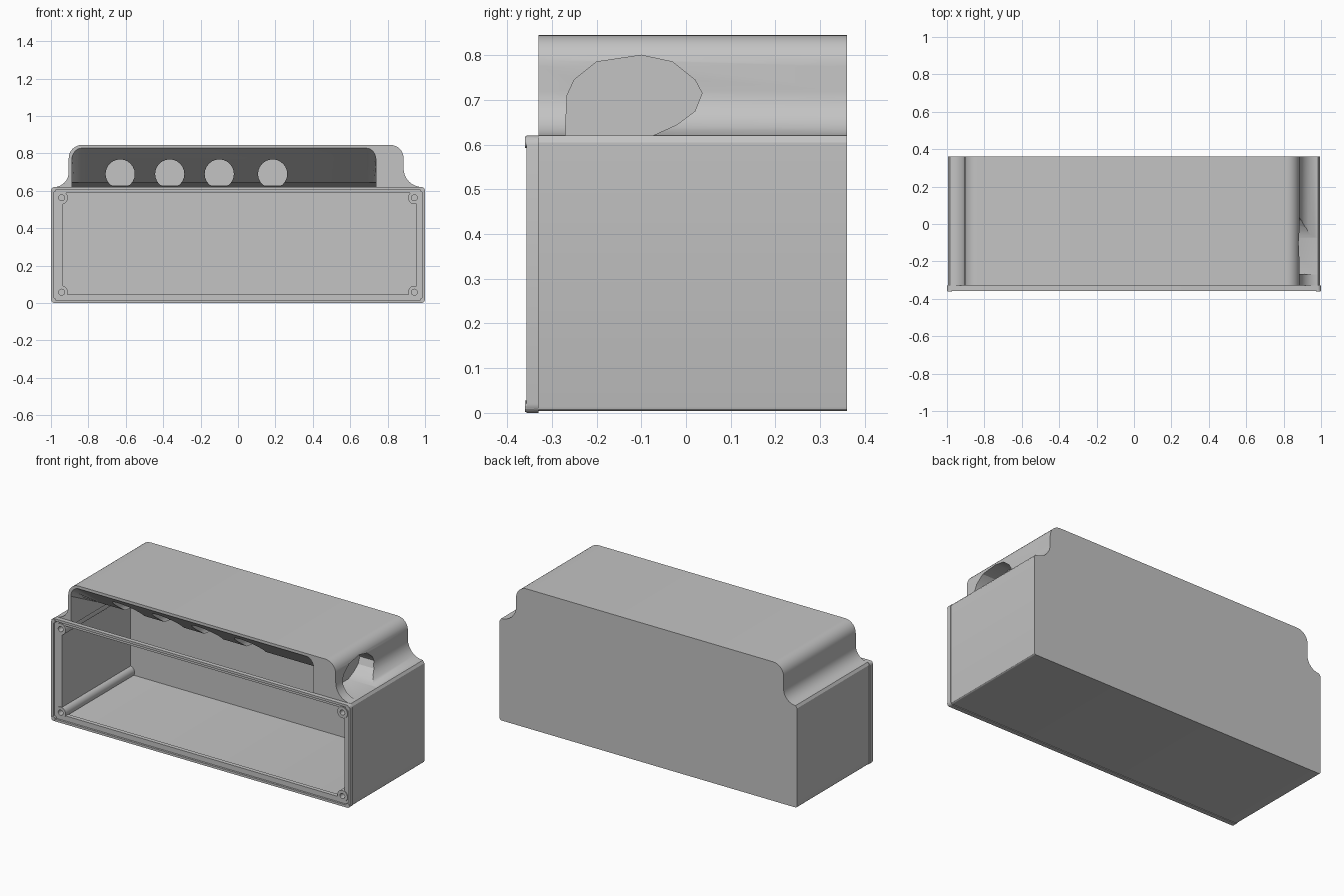
import bpy, bmesh, math
from mathutils import Vector

cube = bpy.data.objects.get("Cube")
if cube:
    bpy.data.objects.remove(cube, do_unlink=True)

grey = bpy.data.materials.new("plain grey")
grey.use_nodes = True
COLOR = (0.55, 0.55, 0.55, 1)
grey.diffuse_color = COLOR
for node in grey.node_tree.nodes:
    if node.type == 'BSDF_PRINCIPLED':
        node.inputs["Base Color"].default_value = COLOR


def arc(cx, cz, r, start, end, n=8):
    """Points on a circular arc, angles in degrees."""
    angles = [math.radians(start + (end - start) * i / n) for i in range(n + 1)]
    return [(cx + r * math.cos(a), cz + r * math.sin(a)) for a in angles]


def rounded_rect(x0, x1, z0, z1, r):
    return (arc(x1 - r, z0 + r, r, -90, 0, 4) + arc(x1 - r, z1 - r, r, 0, 90, 4)
            + arc(x0 + r, z1 - r, r, 90, 180, 4) + arc(x0 + r, z0 + r, r, 180, 270, 4))


def prism(name, points, start, end, axis='y', round_edge=None):
    """Extrude a profile along y (x, z points) or along x (y, z points)."""
    bm = bmesh.new()

    def place(p, d):
        return (p[0], d, p[1]) if axis == 'y' else (d, p[0], p[1])
    rings = [[bm.verts.new(place(p, d)) for p in points] for d in (start, end)]
    bm.faces.new(rings[0])
    bm.faces.new(rings[1])
    for i in range(len(points)):
        j = (i + 1) % len(points)
        bm.faces.new((rings[0][i], rings[0][j], rings[1][j], rings[1][i]))
    bmesh.ops.recalc_face_normals(bm, faces=bm.faces)
    if round_edge:
        edges = [e for e in bm.edges if round_edge(*[v.co for v in e.verts])]
        bmesh.ops.bevel(bm, geom=edges, offset=0.05, segments=5, profile=0.5,
                        affect='EDGES')
    mesh = bpy.data.meshes.new(name)
    bm.to_mesh(mesh)
    bm.free()
    mesh.materials.append(grey)
    obj = bpy.data.objects.new(name, mesh)
    bpy.context.collection.objects.link(obj)
    return obj


def activate(obj):
    bpy.ops.object.select_all(action='DESELECT')
    obj.select_set(True)
    bpy.context.view_layer.objects.active = obj


def cut(obj, cutters):
    """Subtract each cutter, then remove it."""
    activate(obj)
    for cutter in cutters:
        cutter.hide_render = True
        mod = obj.modifiers.new("cut", 'BOOLEAN')
        mod.operation = 'DIFFERENCE'
        mod.solver = 'EXACT'
        mod.object = cutter
        bpy.ops.object.modifier_apply(modifier=mod.name)
        bpy.data.objects.remove(cutter, do_unlink=True)


# Housing: wide lower box flowing into a narrower rounded upper section
profile = (arc(0.985, 0.014, 0.01, -90, 0, 3)
           + [(0.995, 0.605)]
           + arc(0.985, 0.72, 0.10, 270, 180)
           + arc(0.815, 0.775, 0.07, 0, 90)
           + arc(-0.835, 0.775, 0.07, 90, 180)
           + arc(-0.985, 0.70, 0.08, 0, -90)
           + [(-0.995, 0.605)]
           + arc(-0.985, 0.014, 0.01, 180, 270, 3))
housing = prism("housing", profile, -0.33, 0.36)

# Main cavity, and upper cavity with a sloping ceiling
main_cavity = prism("main_cavity", rounded_rect(-0.935, 0.955, 0.04, 0.59, 0.01), -0.5, 0.31)
slope = [(-0.45, 0.5), (-0.45, 0.828), (-0.33, 0.828), (-0.09, 0.645),
         (0.305, 0.61), (0.305, 0.5)]


def ceiling_side(a, b):
    return abs(a.x - b.x) < 0.01 and min(a.z, b.z) > 0.64 and max(a.y, b.y) < 0


upper_cavity = prism("upper_cavity", slope, -0.888, 0.738, 'x', ceiling_side)

# Round pockets bored into the sloping ceiling
pockets = [prism("pocket", arc(x, 0.69, 0.078, 0, 345, 23), -0.28, 0.13)
           for x in (-0.63, -0.365, -0.10, 0.185)]

# Side opening in the upper section
opening = [(-0.27, 0.62), (-0.266, 0.71), (-0.25, 0.745), (-0.2, 0.785), (-0.1, 0.80),
           (-0.03, 0.785), (0.02, 0.745), (0.036, 0.715), (0.02, 0.675),
           (-0.02, 0.645), (-0.075, 0.62)]
side_opening = prism("side_opening", opening, 0.79, 1.2, 'x')
cut(housing, [main_cavity, upper_cavity, *pockets, side_opening])

# Front frame around the lower opening
frame = prism("front_frame", rounded_rect(-0.993, 0.993, 0.006, 0.614, 0.02), -0.345, -0.32)
cut(frame, [prism("frame_hole", rounded_rect(-0.935, 0.955, 0.045, 0.588, 0.01), -0.5, 0)])

# Thin raised lip on the outer edge of the frame
lip = prism("front_lip", rounded_rect(-1, 1, 0, 0.62, 0.02), -0.357, -0.33)
cut(lip, [prism("lip_hole", rounded_rect(-0.985, 0.985, 0.014, 0.606, 0.012), -0.5, 0)])

# Screw bosses running along the four corners, each with a bored hole
bosses = []
for side, x in (("right", -0.943), ("left", 0.943)):
    for level, z in (("lower", 0.058), ("upper", 0.563)):
        boss = prism(f"{side}_{level}_screw_boss", arc(x, z, 0.034, 0, 345, 23), -0.349, 0.33)
        bore = prism("screw_bore", arc(x, z, 0.016, 0, 337.5, 15), -0.5, -0.25)
        cut(boss, [bore])
        # Matching hole through the frame behind it
        cut(frame, [prism("frame_bore", arc(x, z, 0.017, 0, 337.5, 15), -0.5, 0)])
        cut(housing, [prism("wall_bore", arc(x, z, 0.017, 0, 337.5, 15), -0.5, -0.25)])
        bosses.append(boss)

# Small pointed feet where the lip flares at the corners
for name, x in (("right", -0.985), ("left", 0.985)):
    for level, z in (("lower", 0.015), ("upper", 0.605)):
        prism(f"{name}_{level}_corner_pad", arc(x, z, 0.013, 0, 330, 11), -0.36, -0.34)

# Smooth curved walls while keeping the sharp edges
for obj in (housing, frame, lip, *bosses):
    activate(obj)
    bpy.ops.object.shade_smooth_by_angle(angle=math.radians(30))
